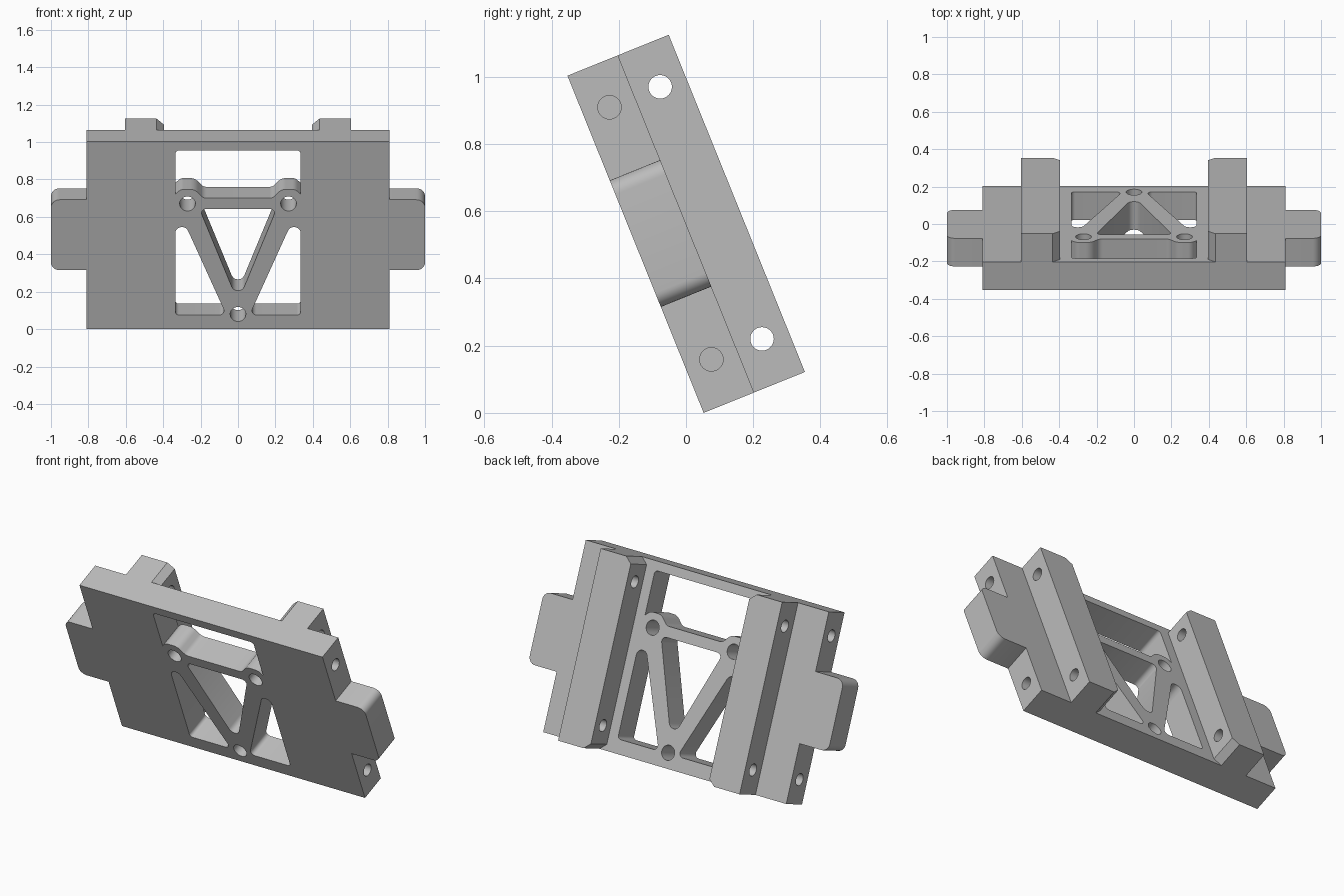
import bpy, bmesh, math
from mathutils import Vector, Matrix

cube = bpy.data.objects.get("Cube")
if cube:
    bpy.data.objects.remove(cube, do_unlink=True)

TILT = math.radians(22)
HEIGHT, THICK, RAIL = 1.082, 0.162, 0.163
PLACE = Matrix.Translation((0, 0.0525, 0)) @ Matrix.Rotation(TILT, 4, 'X')

grey = bpy.data.materials.new("machined_grey")
grey.use_nodes = True
colour = (0.5, 0.5, 0.5, 1)
grey.diffuse_color = colour
grey.node_tree.nodes["Principled BSDF"].inputs["Base Color"].default_value = colour


def fillet(corners, steps=8):
    """Round each (x, z, radius) corner of a polygon."""
    out = []
    for i, (x, z, r) in enumerate(corners):
        p = Vector((x, z))
        if r == 0:
            out.append(p)
            continue
        a = (Vector(corners[i - 1][:2]) - p).normalized()
        b = (Vector(corners[(i + 1) % len(corners)][:2]) - p).normalized()
        half = a.angle(b) / 2
        centre = p + (a + b).normalized() * (r / math.sin(half))
        start = p + a * (r / math.tan(half)) - centre
        end = p + b * (r / math.tan(half)) - centre
        sweep = start.angle_signed(end)
        for k in range(steps + 1):
            out.append(centre + Matrix.Rotation(-sweep * k / steps, 2) @ start)
    return out


def circle(x, z, r, n=32):
    return [Vector((x + r * math.cos(math.tau * k / n), z + r * math.sin(math.tau * k / n)))
            for k in range(n)]


def mirrored(points):
    return [Vector((-p.x, p.y)) for p in points]


def prism(name, points, low, high, axis='Y'):
    """Extrude a profile along Y (profile in x, z) or along X (profile in y, z)."""
    bm = bmesh.new()
    place = (lambda p, d: (p.x, d, p.y)) if axis == 'Y' else (lambda p, d: (d, p.x, p.y))
    face = bm.faces.new([bm.verts.new(place(p, low)) for p in points])
    moved = bmesh.ops.extrude_face_region(bm, geom=[face])['geom']
    shift = Vector((0, high - low, 0) if axis == 'Y' else (high - low, 0, 0))
    bmesh.ops.translate(bm, vec=shift, verts=[v for v in moved if isinstance(v, bmesh.types.BMVert)])
    bmesh.ops.recalc_face_normals(bm, faces=bm.faces)
    mesh = bpy.data.meshes.new(name)
    bm.to_mesh(mesh)
    bm.free()
    mesh.materials.append(grey)
    obj = bpy.data.objects.new(name, mesh)
    bpy.context.collection.objects.link(obj)
    obj.matrix_world = PLACE
    return obj


def carve(obj, cutters):
    """Subtract the cutters, then shade the rounded walls smooth."""
    for c in cutters:
        mod = obj.modifiers.new("cut", 'BOOLEAN')
        mod.operation, mod.solver, mod.object = 'DIFFERENCE', 'EXACT', c
    bpy.context.view_layer.update()
    mesh = bpy.data.meshes.new_from_object(obj.evaluated_get(bpy.context.evaluated_depsgraph_get()))
    obj.modifiers.clear()
    obj.data = mesh
    for c in cutters:
        bpy.data.objects.remove(c, do_unlink=True)
    bpy.ops.object.select_all(action='DESELECT')
    obj.select_set(True)
    bpy.context.view_layer.objects.active = obj
    bpy.ops.object.shade_smooth_by_angle(angle=math.radians(30))


# Plate outline with a rounded tab on each side
right = fillet([(0.81, 0, 0), (0.81, 0.34, 0), (1, 0.34, 0.045),
                (1, 0.746, 0.045), (0.81, 0.746, 0), (0.81, HEIGHT, 0)])
plate = prism("tabbed_plate", right + mirrored(right)[::-1], 0, THICK)

# Truss openings: upper window, centre triangle and two lower corners
bump = [(-0.335, 0.778, 0), (-0.305, 0.806, 0.04), (-0.232, 0.806, 0.06), (-0.185, 0.755, 0.04)]
window = fillet([(-0.335, 1.03, 0.02)] + bump + [(-x, z, r) for x, z, r in bump[::-1]]
                + [(0.335, 1.03, 0.02)])
triangle = fillet([(-0.206, 0.693, 0.025), (0, 0.157, 0.036), (0.206, 0.693, 0.025)])
corner = fillet([(-0.335, 0.081, 0.02), (-0.062, 0.081, 0.025),
                 (-0.276, 0.588, 0.034), (-0.335, 0.588, 0.034)])
openings = [window, triangle, corner, mirrored(corner)]

# Bolt holes at the three truss joints
openings += [circle(x, z, 0.042) for x, z in ((-0.27, 0.723), (0.27, 0.723), (0, 0.086))]
cutters = [prism("cutter", o, -0.1, THICK + 0.1) for o in openings]

# Blind holes in the plate's side edges
PIN_HEIGHTS = (0.139, 0.948)
for z in PIN_HEIGHTS:
    for low, high in ((0.6, 0.9), (-0.9, -0.6)):
        cutters.append(prism("cutter", circle(THICK / 2, z, 0.035), low, high, 'X'))
carve(plate, cutters)

# Back rails with chamfered inner ends and through holes
profile = fillet([(0.605, 0, 0), (0.605, HEIGHT, 0), (0.435, HEIGHT, 0),
                  (0.395, HEIGHT - 0.035, 0), (0.395, 0.035, 0), (0.435, 0, 0)])
for name, points in (("left_rail", profile), ("right_rail", mirrored(profile))):
    rail = prism(name, points, THICK, THICK + RAIL)
    carve(rail, [prism("cutter", circle(THICK + RAIL / 2, z, 0.035), -0.9, 0.9, 'X')
                 for z in PIN_HEIGHTS])
